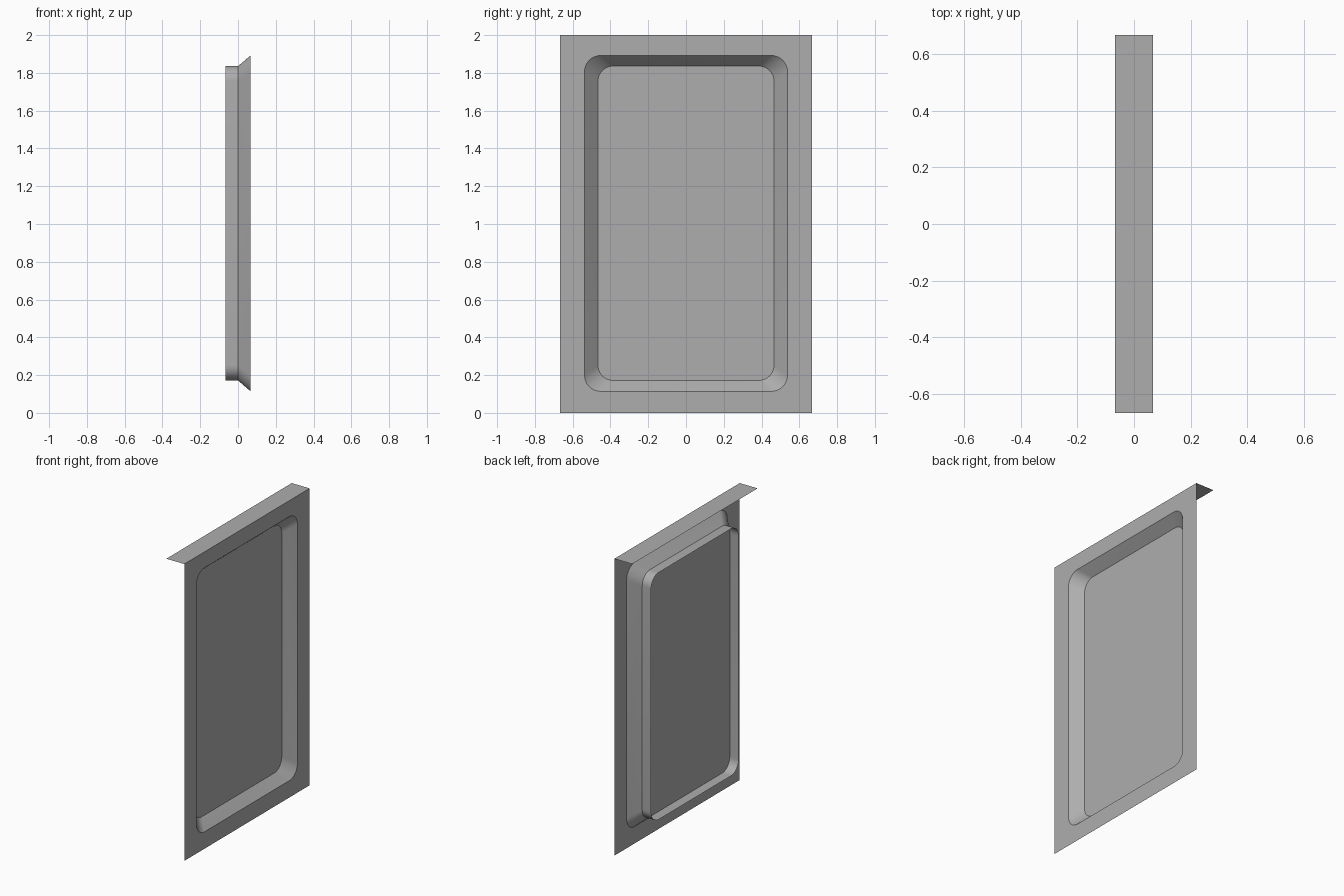
import bpy, bmesh, math

cube = bpy.data.objects.get("Cube")
if cube:
    bpy.data.objects.remove(cube, do_unlink=True)

# One plain grey for the whole sheet-metal panel
grey = bpy.data.materials.new("mid grey")
grey.use_nodes = True
grey.diffuse_color = (0.42, 0.42, 0.42, 1)
grey.node_tree.nodes["Principled BSDF"].inputs["Base Color"].default_value = grey.diffuse_color

DEPTH = 0.0667      # half the overall thickness
HALF_W = 0.667      # half the panel width
SEGMENTS = 10       # steps per rounded corner


def rounded_loop(x, half_w, z0, z1, radius):
    """Rounded rectangle in the plane at x, counter-clockwise from +x."""
    corners = [(half_w, z1, 0), (-half_w, z1, 1), (-half_w, z0, 2), (half_w, z0, 3)]
    points = []
    for y, z, quarter in corners:
        cy = y - math.copysign(radius, y)
        cz = z - radius if z == z1 else z + radius
        for i in range(SEGMENTS + 1):
            a = (quarter + i / SEGMENTS) * math.pi / 2
            points.append((x, cy + radius * math.cos(a), cz + radius * math.sin(a)))
    return points


def sheet(name, loops, fill=False):
    """Skin between two loops, or fill a single one."""
    bm = bmesh.new()
    rings = [[bm.verts.new(p) for p in loop] for loop in loops]
    if fill:
        bm.faces.new(rings[0])
    else:
        a, b = rings
        for i in range(len(a)):
            j = (i + 1) % len(a)
            bm.faces.new((a[i], a[j], b[j], b[i]))
    bmesh.ops.remove_doubles(bm, verts=bm.verts, dist=1e-5)
    mesh = bpy.data.meshes.new(name)
    bm.to_mesh(mesh)
    bm.free()
    mesh.materials.append(grey)
    obj = bpy.data.objects.new(name, mesh)
    bpy.context.collection.objects.link(obj)
    bpy.ops.object.select_all(action="DESELECT")
    obj.select_set(True)
    bpy.context.view_layer.objects.active = obj
    bpy.ops.object.shade_smooth_by_angle(angle=math.radians(30))
    return obj


border = rounded_loop(DEPTH, HALF_W, 0, 2, 0)
opening = rounded_loop(DEPTH, 0.537, 0.114, 1.892, 0.085)
floor = rounded_loop(0, 0.466, 0.172, 1.836, 0.08)
rim_edge = rounded_loop(-DEPTH, 0.466, 0.172, 1.836, 0.08)

sheet("face_frame", [border, opening])          # flat surround
sheet("sloped_recess", [opening, floor])        # slanted walls of the recess
sheet("recess_floor", [floor], fill=True)       # flat panel at mid depth
sheet("back_rim", [rim_edge, floor])            # open rim behind the floor

# Flat lip along the top edge
lip = [(-DEPTH, -HALF_W, 2), (DEPTH, -HALF_W, 2), (DEPTH, HALF_W, 2), (-DEPTH, HALF_W, 2)]
sheet("top_lip", [lip], fill=True)
